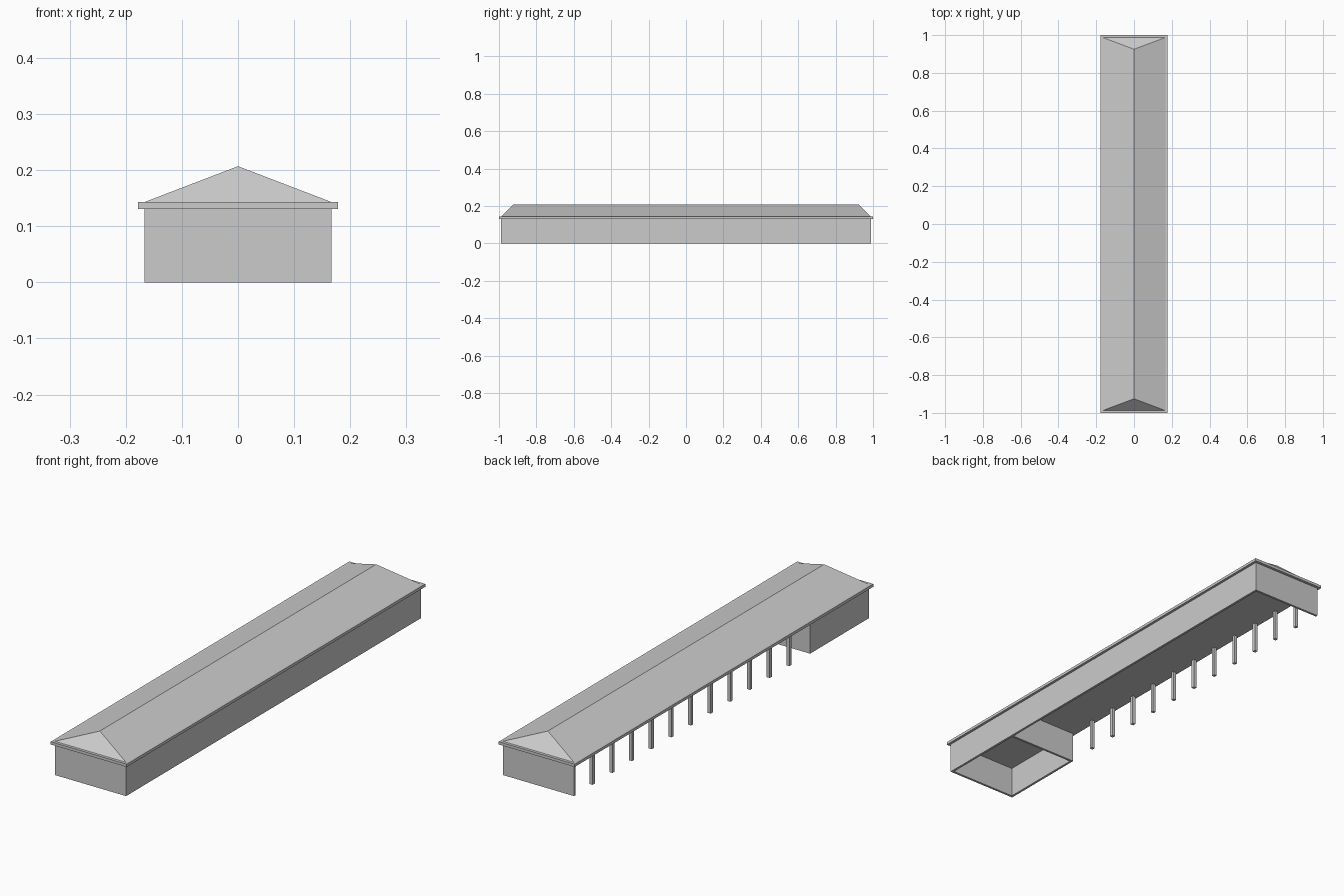
import bpy
import bmesh

cube = bpy.data.objects.get("Cube")
if cube:
    bpy.data.objects.remove(cube, do_unlink=True)

grey = bpy.data.materials.new("plain_grey")
grey.use_nodes = True
colour = (0.6, 0.6, 0.6, 1)
grey.diffuse_color = colour
grey.node_tree.nodes["Principled BSDF"].inputs["Base Color"].default_value = colour

HALF_W, HALF_L = 0.167, 0.988      # outer faces of the walls
WALL_TOP, EAVE_TOP, RIDGE = 0.131, 0.143, 0.207
THICK, POST = 0.01, 0.014
BAYS, ROOM_BAYS = 15, 3
BAY = 2 * HALF_L / BAYS
ROOM_Y = -HALF_L + ROOM_BAYS * BAY


def finish(name, bm):
    bmesh.ops.recalc_face_normals(bm, faces=bm.faces)
    mesh = bpy.data.meshes.new(name)
    bm.to_mesh(mesh)
    bm.free()
    mesh.materials.append(grey)
    obj = bpy.data.objects.new(name, mesh)
    bpy.context.collection.objects.link(obj)
    return obj


def box(name, x, y, z):
    """Box spanning the given (low, high) ranges."""
    bm = bmesh.new()
    bmesh.ops.create_cube(bm, size=1)
    for v in bm.verts:
        for i, (low, high) in enumerate((x, y, z)):
            v.co[i] = high if v.co[i] > 0 else low
    return finish(name, bm)


# Outer walls: closed long side and both ends
height = (0, WALL_TOP)
inner = HALF_W - THICK
box("left_wall", (inner, HALF_W), (-HALF_L, HALF_L), height)
box("front_wall", (-HALF_W, inner), (-HALF_L, -HALF_L + THICK), height)
box("back_wall", (-HALF_W, inner), (HALF_L - THICK, HALF_L), height)

# Enclosed room at the front end
box("room_partition", (-HALF_W, inner), (ROOM_Y - THICK, ROOM_Y), height)
box("room_side_wall", (-HALF_W, -inner), (-HALF_L + THICK, ROOM_Y - THICK), height)

# Row of posts along the open side
for i in range(1, BAYS - ROOM_BAYS):
    y = HALF_L - i * BAY
    box(f"post_{i}", (-HALF_W, -HALF_W + POST), (y - POST / 2, y + POST / 2), height)

# Flat eave slab, which is also the ceiling
box("eave_slab", (-0.178, 0.178), (-1, 1), (WALL_TOP, EAVE_TOP))

# Hipped roof: the top of a box drawn in to a ridge
bm = bmesh.new()
bmesh.ops.create_cube(bm, size=2)
for v in bm.verts:
    top = v.co.z > 0
    v.co.x *= 0 if top else HALF_W
    v.co.y *= 0.925 if top else HALF_L
    v.co.z = RIDGE if top else EAVE_TOP
bmesh.ops.remove_doubles(bm, verts=bm.verts, dist=0.0001)
finish("hipped_roof", bm)
